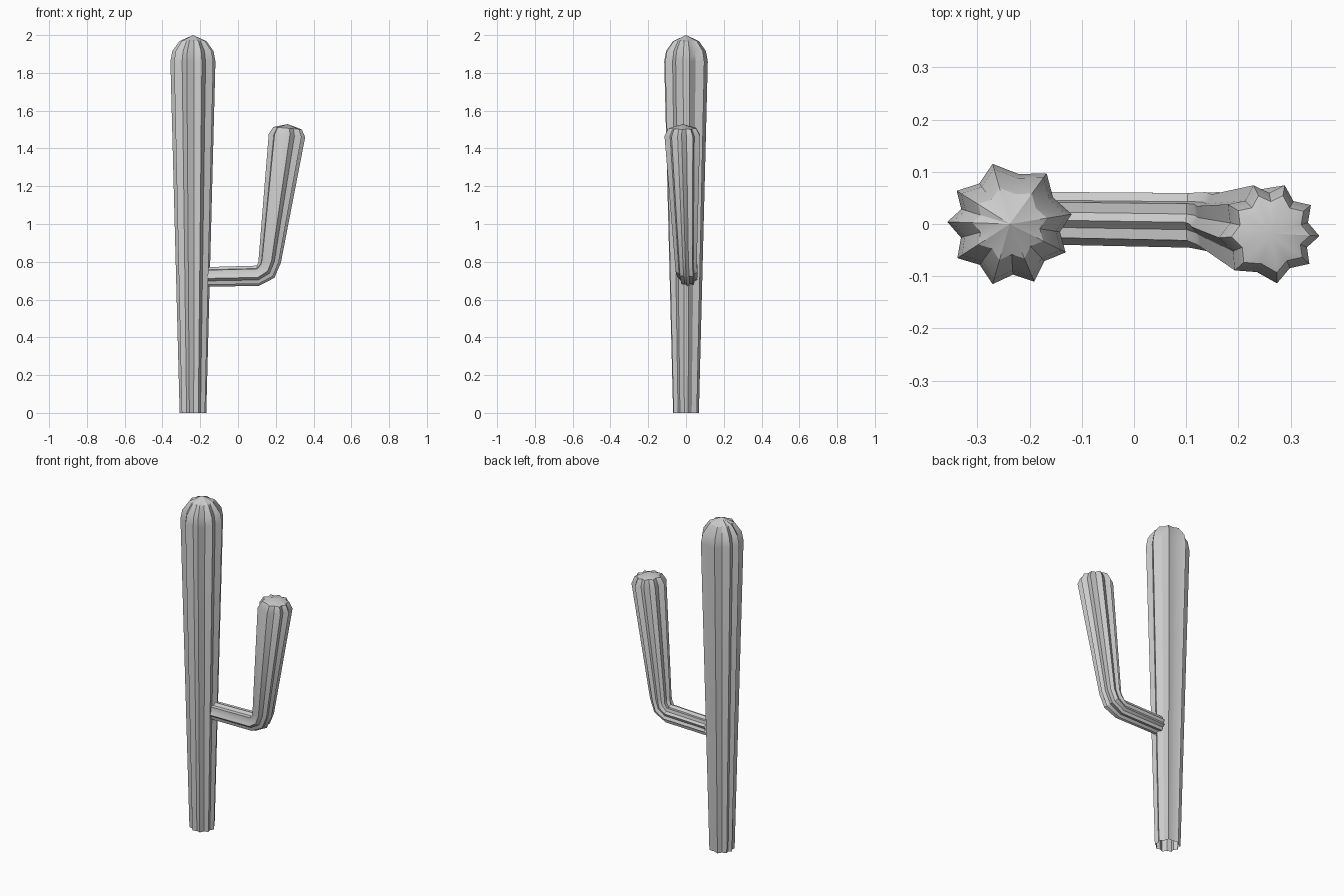
import bpy, bmesh, math
from mathutils import Vector

if "Cube" in bpy.data.objects:
    bpy.data.objects.remove(bpy.data.objects["Cube"])


def ribbed_stem(name, rings, rib_angles, valley):
    """Loft a star section along rings of (x, y, z, radius, lean); radius 0 closes to a tip.
    lean is the tilt of the axis in the xz plane: 0 = upright, 90 = along +x."""
    # star section: a ridge at each angle, a valley halfway to the next
    section = []
    n = len(rib_angles)
    for i, a in enumerate(rib_angles):
        b = rib_angles[(i + 1) % n] + (360 if i == n - 1 else 0)
        section += [(math.radians(a), 1.0), (math.radians((a + b) / 2), valley)]

    bm = bmesh.new()
    prev = None
    for x, y, z, r, lean in rings:
        c = Vector((x, y, z))
        t = math.radians(lean)
        u, v = Vector((math.cos(t), 0, -math.sin(t))), Vector((0, 1, 0))
        if r == 0:
            tip = bm.verts.new(c)
            for i in range(len(prev)):
                bm.faces.new((prev[i], prev[(i + 1) % len(prev)], tip))
            break
        ring = [bm.verts.new(c + r * k * (math.cos(a) * u + math.sin(a) * v))
                for a, k in section]
        if prev:
            for i in range(len(ring)):
                j = (i + 1) % len(ring)
                bm.faces.new((prev[i], prev[j], ring[j], ring[i]))
        prev = ring
    mesh = bpy.data.meshes.new(name)
    bm.to_mesh(mesh)
    bm.free()
    obj = bpy.data.objects.new(name, mesh)
    bpy.context.collection.objects.link(obj)
    bpy.ops.object.select_all(action='DESELECT')
    obj.select_set(True)
    bpy.context.view_layer.objects.active = obj
    bpy.ops.object.shade_smooth_by_angle(angle=math.radians(30))
    return obj


# Trunk: widens upward, domed top, open base
X = -0.238
trunk_rings = [(X, 0, z, r, 0) for z, r in
               [(0, 0.071), (1.86, 0.12), (1.915, 0.11), (1.968, 0.072), (2.0, 0)]]
ribbed_stem("trunk", trunk_rings,
            [-147, -106, -67, -27, 9, 54, 106, 148, 178], 0.81)

# Arm: leaves the trunk sideways, bends and rises with a domed end
arm_rings = [
    (-0.165, 0.012, 0.72, 0.052, 90),
    (0.105, 0.008, 0.726, 0.054, 84),
    (0.15, 0.004, 0.757, 0.060, 45),
    (0.168, 0.0, 0.805, 0.060, 10),
    (0.259, -0.018, 1.468, 0.097, 5),
    (0.262, -0.018, 1.507, 0.076, 5),
    (0.263, -0.018, 1.529, 0, 5),
]
ribbed_stem("arm", arm_rings,
            [-133, -81, -37, -3, 34, 72, 108, 145, 185], 0.8)
